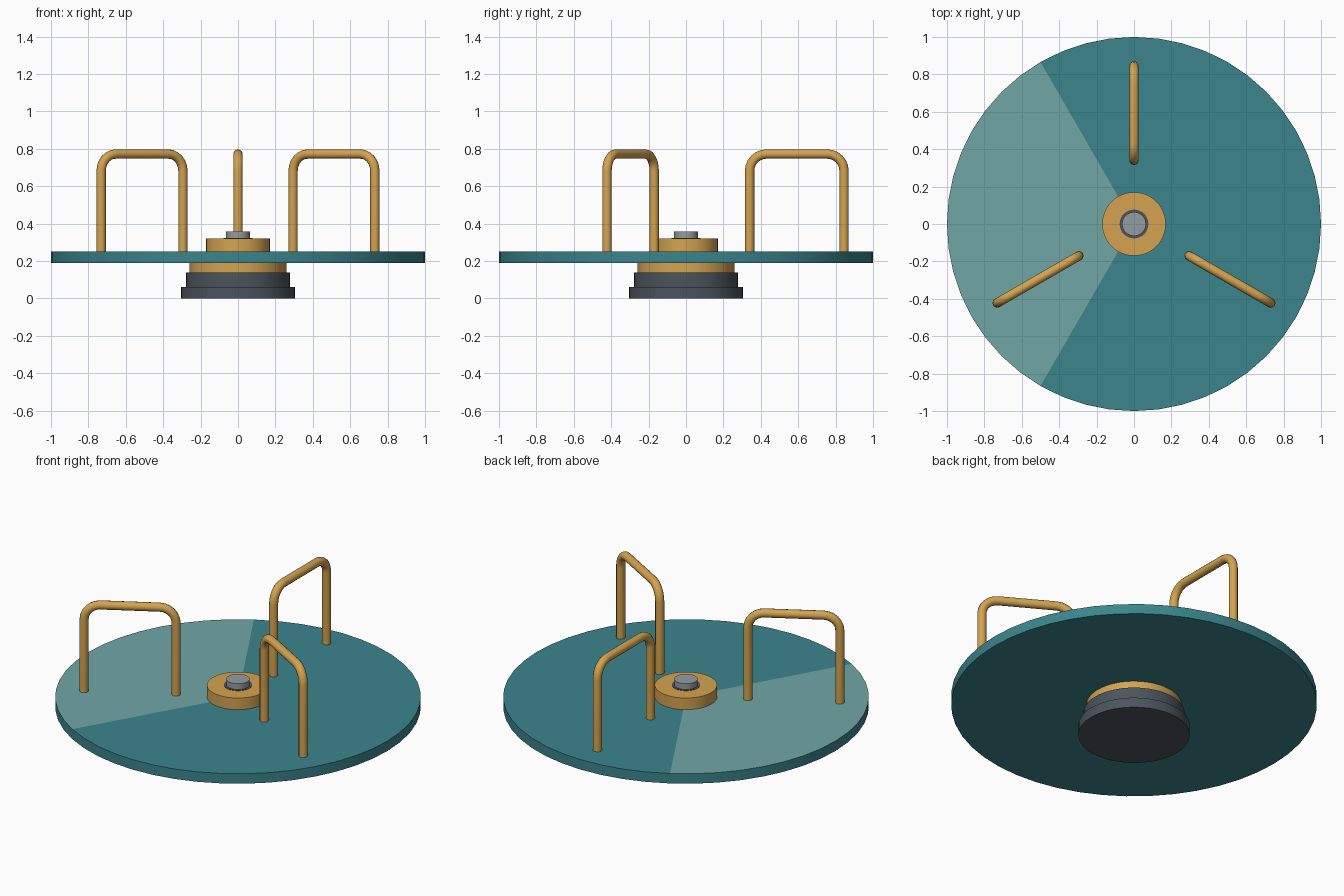
import bpy, bmesh
from math import sin, cos, pi, radians
from mathutils import Vector

if "Cube" in bpy.data.objects:
    bpy.data.objects.remove(bpy.data.objects["Cube"])


def material(name, rgb):
    m = bpy.data.materials.new(name)
    m.diffuse_color = (*rgb, 1)
    m.use_nodes = True
    m.node_tree.nodes["Principled BSDF"].inputs["Base Color"].default_value = m.diffuse_color
    return m


TEAL = material("teal", (0.043, 0.235, 0.264))
PALE = material("pale_teal", (0.16, 0.39, 0.38))
GOLD = material("gold", (0.66, 0.37, 0.08))
DARK = material("dark_grey", (0.07, 0.09, 0.11))
STEEL = material("steel", (0.30, 0.33, 0.35))


def finish(name, bm, mats):
    bmesh.ops.recalc_face_normals(bm, faces=bm.faces)
    me = bpy.data.meshes.new(name)
    bm.to_mesh(me)
    bm.free()
    ob = bpy.data.objects.new(name, me)
    bpy.context.collection.objects.link(ob)
    for m in mats:
        me.materials.append(m)
    bpy.ops.object.select_all(action='DESELECT')
    ob.select_set(True)
    bpy.context.view_layer.objects.active = ob
    bpy.ops.object.shade_smooth_by_angle(angle=radians(35))
    return ob


def ring(bm, r, z, n):
    return [bm.verts.new((r * cos(2 * pi * i / n), r * sin(2 * pi * i / n), z)) for i in range(n)]


def bridge(bm, a, b):
    n = len(a)
    for i in range(n):
        bm.faces.new((a[i], a[(i + 1) % n], b[(i + 1) % n], b[i]))


def turned(name, profile, mat, n=48):
    """Capped solid of revolution from (radius, z) points."""
    bm = bmesh.new()
    rings = [ring(bm, r, z, n) for r, z in profile]
    for a, b in zip(rings, rings[1:]):
        bridge(bm, a, b)
    bm.faces.new(rings[0])
    bm.faces.new(rings[-1])
    return finish(name, bm, [mat])


# Rotating deck: one third of the top is pale
N = 48
bm = bmesh.new()
low, top = ring(bm, 1, 0.19, N), ring(bm, 1, 0.25, N)
bridge(bm, low, top)
bm.faces.new(low)
centre = bm.verts.new((0, 0, 0.25))
for i in range(N):
    f = bm.faces.new((centre, top[i], top[(i + 1) % N]))
    f.material_index = 1 if N // 3 <= i < 2 * N // 3 else 0
finish("deck", bm, [TEAL, PALE])

# Pedestal, bearing and centre hub
turned("base", [(0.305, 0), (0.305, 0.06), (0.277, 0.06), (0.277, 0.14)], DARK)
turned("bearing", [(0.26, 0.14), (0.26, 0.19)], GOLD)
turned("hub", [(0.17, 0.25), (0.17, 0.32)], GOLD)
turned("washer", [(0.077, 0.31), (0.077, 0.322)], DARK, 32)
turned("bolt", [(0.064, 0.31), (0.064, 0.357)], STEEL, 32)


# Hoop handles: round tube swept along a rounded arch in a radial plane
def handle(name, angle, r_in=0.34, r_out=0.845, z0=0.23, z1=0.772, bend=0.09, tube=0.025):
    path = [(r_in, z0, 0)]
    steps = 6
    for cx, start in ((r_in + bend, pi), (r_out - bend, pi / 2)):
        for i in range(steps + 1):
            t = start - pi / 2 * i / steps
            # third entry: tangent direction turning from up to down
            path.append((cx + bend * cos(t), z1 - bend + bend * sin(t), t - pi))
    path.append((r_out, z0, -pi))
    out = Vector((cos(angle), sin(angle), 0))
    side = Vector((-sin(angle), cos(angle), 0))
    up = Vector((0, 0, 1))
    bm = bmesh.new()
    rings, n = [], 12
    for r, z, a in path:
        normal = out * cos(a) + up * sin(a)
        c = out * r + up * z
        rings.append([bm.verts.new(c + tube * (normal * cos(2 * pi * k / n) + side * sin(2 * pi * k / n)))
                      for k in range(n)])
    for a, b in zip(rings, rings[1:]):
        bridge(bm, a, b)
    bm.faces.new(rings[0])
    bm.faces.new(rings[-1])
    finish(name, bm, [GOLD])


for i, deg in enumerate((90, 210, 330)):
    handle(f"handle_{i + 1}", radians(deg))
